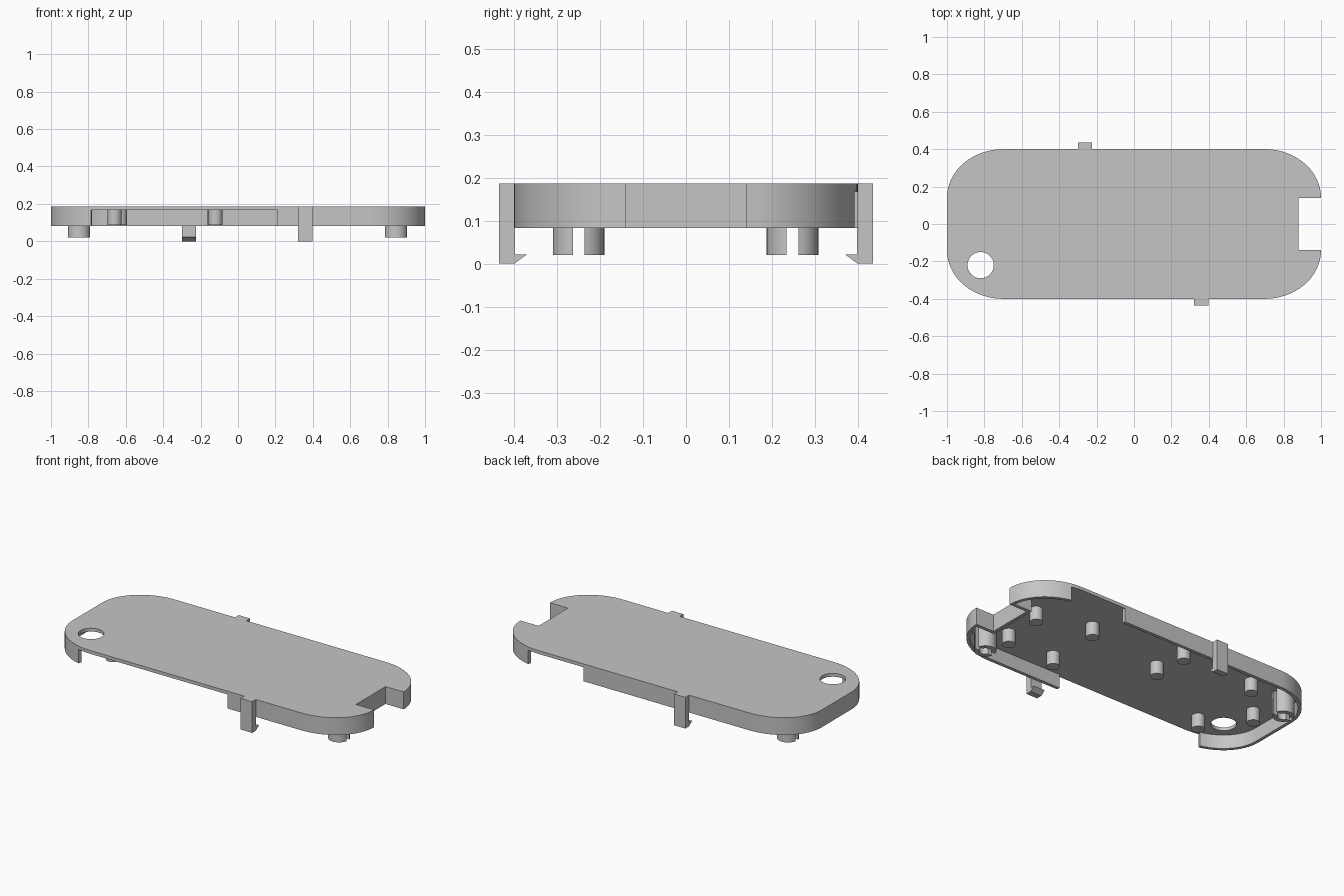
import bpy, bmesh
from math import sin, cos, radians
from mathutils import Vector

cube = bpy.data.objects.get("Cube")
if cube:
    bpy.data.objects.remove(cube, do_unlink=True)

grey = bpy.data.materials.new("grey plastic")
grey.use_nodes = True
grey.diffuse_color = (0.56, 0.56, 0.56, 1)
grey.node_tree.nodes["Principled BSDF"].inputs["Base Color"].default_value = (0.56, 0.56, 0.56, 1)

TOP, UNDER, RIM = 0.187, 0.167, 0.083
WALL = 0.02


def finish(name, bm, smooth=True):
    """Turn a bmesh into a grey object."""
    bmesh.ops.remove_doubles(bm, verts=bm.verts[:], dist=0.00001)
    bm.normal_update()
    bmesh.ops.recalc_face_normals(bm, faces=bm.faces[:])
    mesh = bpy.data.meshes.new(name)
    bm.to_mesh(mesh)
    bm.free()
    mesh.materials.append(grey)
    obj = bpy.data.objects.new(name, mesh)
    bpy.context.collection.objects.link(obj)
    if smooth:
        bpy.ops.object.select_all(action="DESELECT")
        obj.select_set(True)
        bpy.context.view_layer.objects.active = obj
        bpy.ops.object.shade_smooth_by_angle(angle=radians(25))


def prism(name, points, low, high, axis="z"):
    """Extrude a flat profile along z, or a (y, z) profile along x."""
    bm = bmesh.new()
    put = (lambda p, h: (p[0], p[1], h)) if axis == "z" else (lambda p, h: (h, p[0], p[1]))
    ends = [[bm.verts.new(put(p, h)) for p in points] for h in (low, high)]
    for end in ends:
        bm.faces.new(end)
    for i in range(len(points)):
        bm.faces.new((ends[0][i - 1], ends[0][i], ends[1][i], ends[1][i - 1]))
    finish(name, bm, axis == "z")


def strip(bm, first, z0, second, z1, closed=False):
    """Quads between two matching paths at two heights."""
    for i in range(0 if closed else 1, len(first)):
        corners = [(*first[i - 1], z0), (*first[i], z0), (*second[i], z1), (*second[i - 1], z1)]
        bm.faces.new([bm.verts.new(c) for c in corners])


def cap(bm, loops, z):
    """Fill a flat outline that has a hole."""
    edges = []
    for loop in loops:
        verts = [bm.verts.new((*p, z)) for p in loop]
        edges += [bm.edges.new((verts[i - 1], verts[i])) for i in range(len(verts))]
    bmesh.ops.triangle_fill(bm, edges=edges, use_beauty=True, normal=(0, 0, 1))


def arc(x, y, rx, ry, start, end, steps):
    angles = [radians(start + (end - start) * i / steps) for i in range(steps + 1)]
    return [(x + rx * cos(a), y + ry * sin(a)) for a in angles]


def circle(x, y, r, steps=32):
    return arc(x, y, r, r, 0, 360, steps)[:-1]


def inset(points, d):
    """Offset a counter-clockwise outline inwards."""
    out = []
    for i, p in enumerate(points):
        p, a, b = Vector(p), Vector(points[i - 1]), Vector(points[(i + 1) % len(points)])
        u, v = (p - a).normalized(), (b - p).normalized()
        n, m = Vector((-u.y, u.x)), Vector((-v.y, v.x))
        out.append(tuple(p + (n + m) * d / (1 + n.dot(m))))
    return out


# Cover outline: two rimmed stretches with an open gap after each
RX, RY, CX, CY = 0.3, 0.26, 0.7, 0.14
notch = [(0.88, -CY), (0.88, CY)]
notched_rim = ([(0.21, -0.4)] + arc(CX, -CY, RX, RY, 270, 360, 16) + notch
               + arc(CX, CY, RX, RY, 0, 76, 14))
back_gap = arc(CX, CY, RX, RY, 79, 90, 3)
round_rim = ([(0.4, 0.4)] + arc(-CX, CY, RX, RY, 90, 180, 16)
             + arc(-CX, -CY, RX, RY, 180, 253.5, 14))
front_gap = arc(-CX, -CY, RX, RY, 257, 270, 3)
outline = notched_rim + back_gap + round_rim + front_gap
inner = inset(outline, WALL)
hole = circle(-0.82, -0.22, 0.07, 48)

# Cover: flat plate with a hole, and a thin rim hanging from its edge
bm = bmesh.new()
underside, start = [], 0
for rim, gap in ((notched_rim, back_gap), (round_rim, front_gap)):
    lining = inner[start:start + len(rim)]
    start += len(rim) + len(gap)
    strip(bm, rim, RIM, rim, UNDER)
    strip(bm, lining, RIM, lining, UNDER)
    strip(bm, rim, RIM, lining, RIM)
    for tip in (0, -1):
        end = [rim[tip], lining[tip]]
        strip(bm, end, RIM, end, UNDER)
    underside += [rim[0]] + lining + [rim[-1]] + gap
strip(bm, outline, UNDER, outline, TOP, closed=True)
strip(bm, hole, UNDER, hole, TOP, closed=True)
cap(bm, (outline, hole), TOP)
cap(bm, (underside, hole), UNDER)
finish("cover", bm)

# Short support posts under the plate
posts = [(0.76, 0.08), (0.72, -0.2), (0.42, 0.15), (0.38, -0.23), (-0.12, 0.05),
         (-0.125, 0.27), (-0.63, 0.24), (-0.845, 0), (-0.66, -0.245)]
for i, (x, y) in enumerate(posts):
    prism(f"support_post_{i + 1}", circle(x, y, 0.037), RIM + 0.003, UNDER)

# Split tubular pegs at opposite corners
for label, x, y in (("left_front", 0.845, -0.25), ("right_back", -0.85, 0.248)):
    for half, start in (("back", 0), ("front", 180)):
        profile = (arc(x, y, 0.06, 0.06, start + 13, start + 167, 16)
                   + arc(x, y, 0.033, 0.033, start + 156, start + 24, 16))
        prism(f"{label}_peg_{half}_half", profile, 0.02, UNDER)

# Snap hooks with inward barbs
for label, x, side in (("front", 0.36, -1), ("back", -0.262, 1)):
    profile = [(0.398, TOP), (0.398, 0.022), (0.37, 0.022), (0.4, 0), (0.435, 0), (0.435, TOP)]
    prism(f"{label}_snap_hook", [(side * y, z) for y, z in profile],
          x - 0.038, x + 0.038, axis="x")
